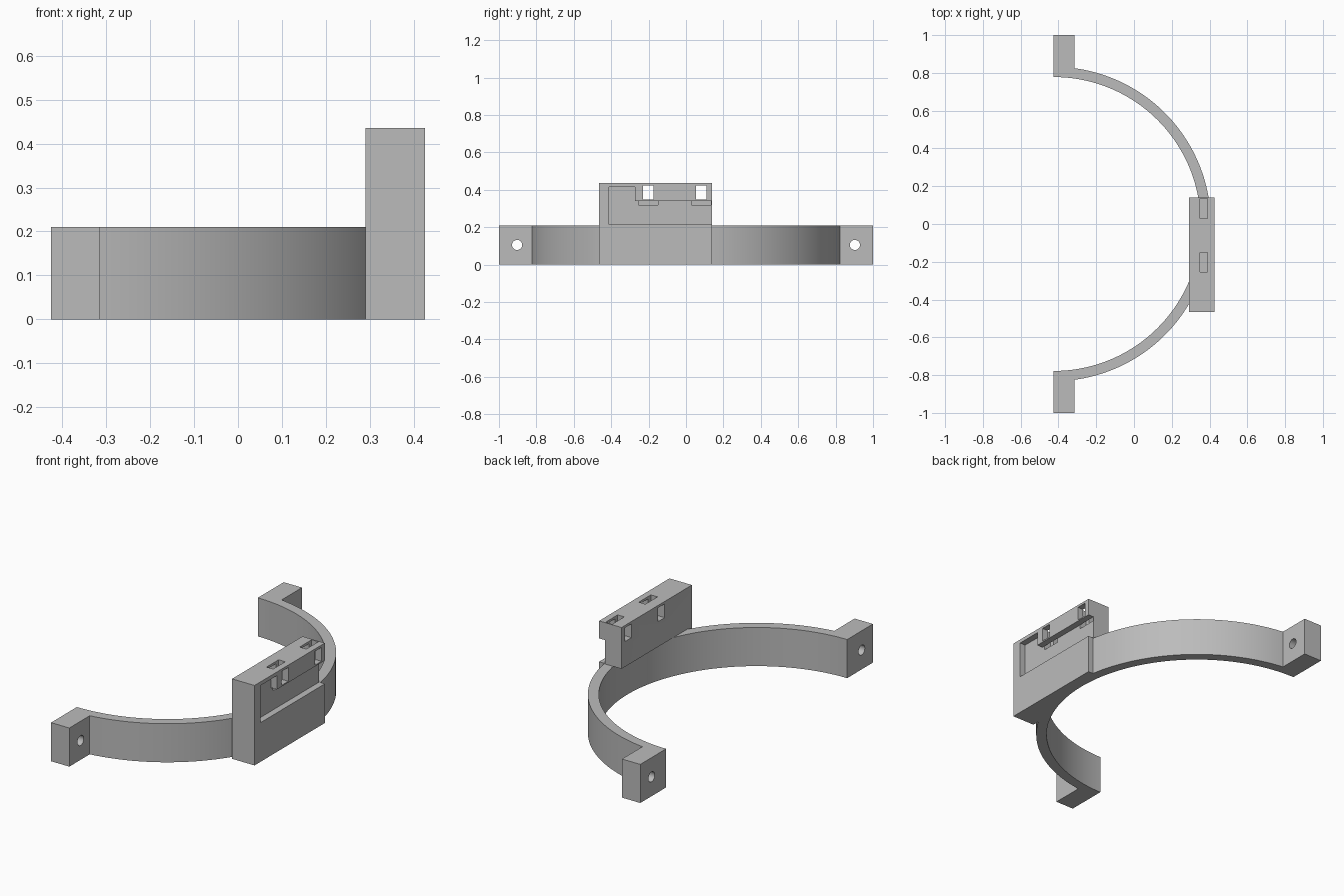
import bpy, bmesh, math

old = bpy.data.objects.get("Cube")
if old:
    bpy.data.objects.remove(old, do_unlink=True)

# Overall dimensions
BACK_X, TAB_X = -0.425, -0.315
INNER_R, OUTER_R = 0.778, 0.832
BAND_H, BLOCK_H = 0.21, 0.435
SEGMENTS = 96

grey = bpy.data.materials.new("plain_grey")
grey.use_nodes = True
colour = (0.5, 0.5, 0.5, 1)
grey.diffuse_color = colour
grey.node_tree.nodes["Principled BSDF"].inputs["Base Color"].default_value = colour


def finish(name, bm):
    bmesh.ops.recalc_face_normals(bm, faces=bm.faces)
    mesh = bpy.data.meshes.new(name)
    bm.to_mesh(mesh)
    bm.free()
    mesh.materials.append(grey)
    obj = bpy.data.objects.new(name, mesh)
    bpy.context.collection.objects.link(obj)
    return obj


def prism(name, outline, z0, z1):
    bm = bmesh.new()
    base = bm.faces.new([bm.verts.new((x, y, z0)) for x, y in outline])
    top = bmesh.ops.extrude_face_region(bm, geom=[base])["geom"]
    verts = [v for v in top if isinstance(v, bmesh.types.BMVert)]
    bmesh.ops.translate(bm, verts=verts, vec=(0, 0, z1 - z0))
    return finish(name, bm)


def box(name, xs, ys, zs):
    outline = [(xs[0], ys[0]), (xs[1], ys[0]), (xs[1], ys[1]), (xs[0], ys[1])]
    return prism(name, outline, *zs)


def arc(radius, start, end, count=SEGMENTS):
    angles = [start + (end - start) * i / count for i in range(count + 1)]
    return [(BACK_X + radius * math.cos(a), radius * math.sin(a)) for a in angles]


def cut(target, cutters):
    bpy.context.view_layer.objects.active = target
    for cutter in cutters:
        mod = target.modifiers.new("cut", "BOOLEAN")
        mod.operation, mod.solver, mod.object = "DIFFERENCE", "EXACT", cutter
        bpy.ops.object.modifier_apply(modifier=mod.name)
        bpy.data.objects.remove(cutter, do_unlink=True)


def smooth(obj):
    bpy.ops.object.select_all(action="DESELECT")
    obj.select_set(True)
    bpy.context.view_layer.objects.active = obj
    bpy.ops.object.shade_smooth_by_angle(angle=math.radians(30))


# Half-ring band with an end tab on each side, drawn as one outline
tab_angle = math.acos((TAB_X - BACK_X) / OUTER_R)
outline = [(BACK_X, -1), (TAB_X, -1)]
outline += arc(OUTER_R, -tab_angle, tab_angle)
outline += [(TAB_X, 1), (BACK_X, 1)]
outline += arc(INNER_R, math.pi / 2, -math.pi / 2)
band = prism("half_ring_band", outline, 0, BAND_H)

# Screw holes through the tabs
holes = []
for side in (-1, 1):
    bpy.ops.mesh.primitive_cylinder_add(
        vertices=32, radius=0.027, depth=0.4,
        location=(-0.37, side * 0.903, BAND_H / 2), rotation=(0, math.pi / 2, 0))
    hole = bpy.context.object
    hole.data.materials.append(grey)
    holes.append(hole)
cut(band, holes)
smooth(band)

# Mounting block, hollowed below the band's top to keep the ring's inside clear
block = box("mounting_block", (0.29, 0.425), (-0.465, 0.14), (0, BLOCK_H))
clear_r = (INNER_R + OUTER_R) / 2
cutters = [prism("ring_clearance", arc(clear_r, -math.pi / 2, math.pi / 2), -0.1, BAND_H)]

# Recess in the outer face: long low channel plus a taller bay at one end
FACE_X = 0.39
cutters.append(box("channel", (FACE_X, 0.5), (-0.3, 0.2), (0.213, 0.34)))
cutters.append(box("tall_bay", (FACE_X, 0.5), (-0.412, -0.273), (0.213, 0.415)))

# Two tie slots: a pocket from the top and a window straight through
for y in (-0.203, 0.082):
    cutters.append(box("pocket", (0.35, FACE_X), (y - 0.052, y + 0.052), (0.318, 0.5)))
    cutters.append(box("window", (0.2, 0.5), (y - 0.028, y + 0.028), (0.347, 0.422)))
cut(block, cutters)
smooth(block)
